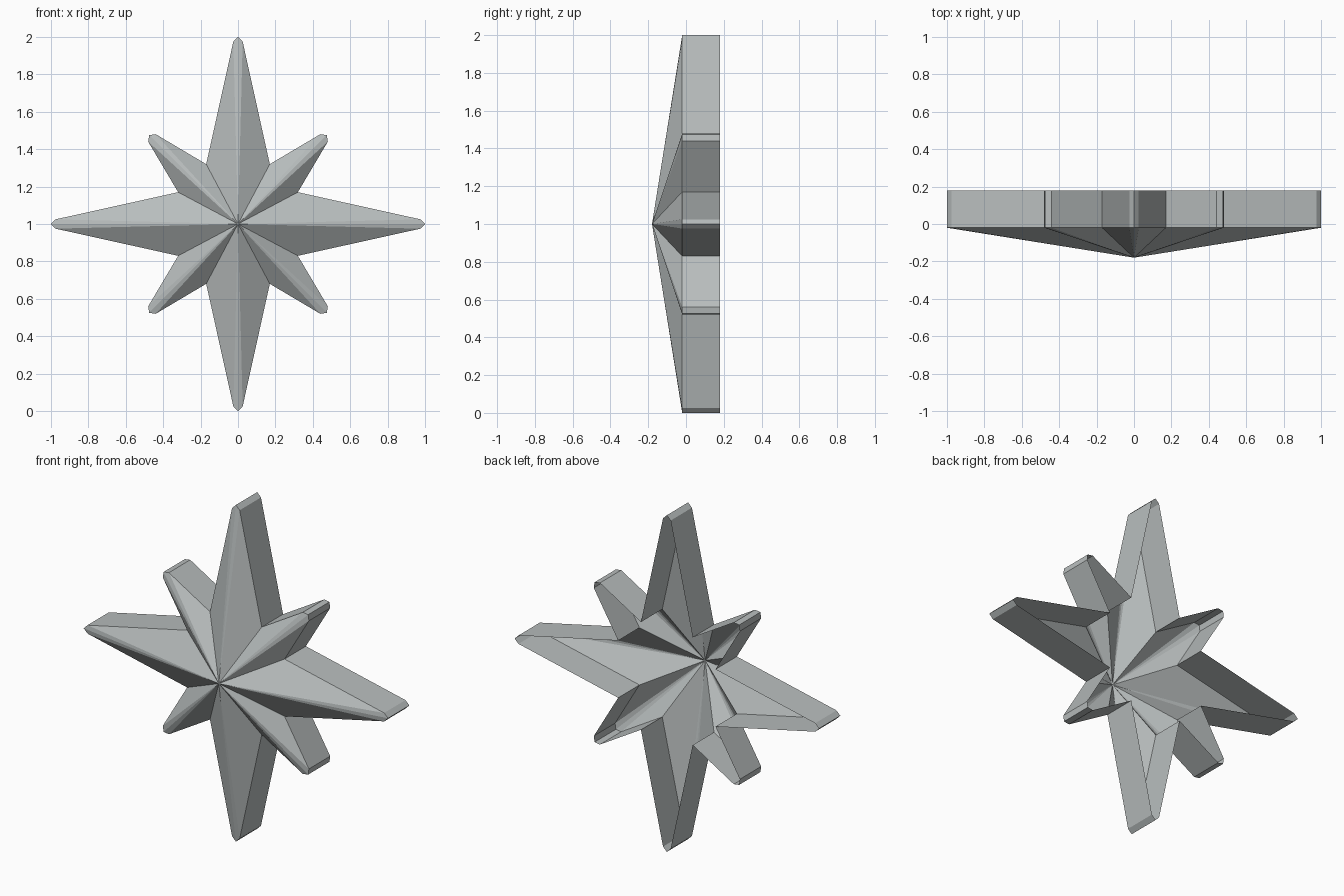
import bpy, bmesh
from mathutils import Matrix, Vector

if "Cube" in bpy.data.objects:
    bpy.data.objects.remove(bpy.data.objects["Cube"])

APEX_Y, RIM_Y, BACK_Y = -0.18, -0.02, 0.18

# Outline of one quarter of the star, relative to its centre: (x, z)
quarter = [(1.0, 0.0), (0.975, 0.025), (0.32, 0.17),
           (0.48, 0.44), (0.475, 0.475), (0.44, 0.48),
           (0.17, 0.32), (0.025, 0.975)]

# Full outline by quarter turns
outline = []
for k in range(4):
    turn = Matrix.Rotation(k * 1.5707963268, 2)
    outline += [turn @ Vector(p) for p in quarter]

bm = bmesh.new()


def ring(y):
    return [bm.verts.new((p.x, y, p.y + 1)) for p in outline]


# Faceted front rising to a point, plus straight side walls; the back is open
apex = bm.verts.new((0, APEX_Y, 1))
rim, back = ring(RIM_Y), ring(BACK_Y)
n = len(outline)
for i in range(n):
    j = (i + 1) % n
    bm.faces.new((apex, rim[i], rim[j]))
    bm.faces.new((rim[i], back[i], back[j], rim[j]))

mesh = bpy.data.meshes.new("star_shell")
bm.to_mesh(mesh)
bm.free()
star = bpy.data.objects.new("star_shell", mesh)
bpy.context.collection.objects.link(star)

# Single plain grey
grey = bpy.data.materials.new("cool_grey")
grey.diffuse_color = (0.48, 0.51, 0.51, 1)
grey.use_nodes = True
grey.node_tree.nodes["Principled BSDF"].inputs["Base Color"].default_value = grey.diffuse_color
mesh.materials.append(grey)
